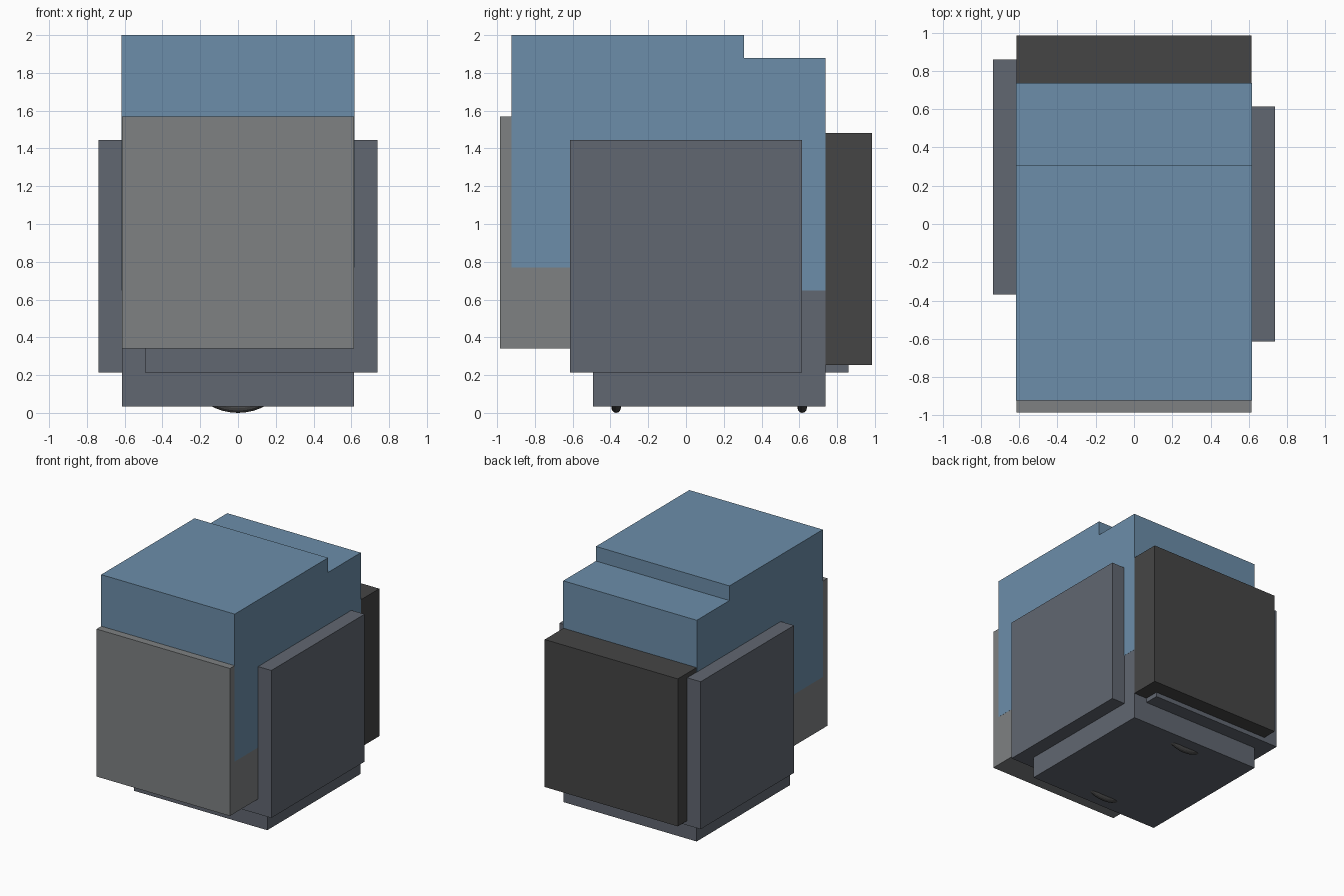
import bpy, math

if "Cube" in bpy.data.objects:
    bpy.data.objects.remove(bpy.data.objects["Cube"])

def material(name, rgb):
    m = bpy.data.materials.new(name)
    m.diffuse_color = (*rgb, 1)
    m.use_nodes = True
    m.node_tree.nodes["Principled BSDF"].inputs["Base Color"].default_value = m.diffuse_color
    return m

blue = material("blue", (0.15, 0.27, 0.40))
slate = material("slate", (0.12, 0.135, 0.165))
grey = material("grey", (0.21, 0.22, 0.225))
dark = material("dark", (0.06, 0.06, 0.06))

SIZE = 1.23  # every block is the same cube

def block(name, x, y, z, mat, width=SIZE):
    bpy.ops.mesh.primitive_cube_add(size=1, location=(x, y, z))
    ob = bpy.context.object
    ob.name = name
    ob.scale = (width, SIZE, SIZE)
    ob.data.materials.append(mat)

# Body blocks; tiny width differences keep coincident side faces apart
block("base", 0, 0.123, 0.648, slate)
block("top_front", 0, -0.308, 1.385, blue, SIZE + 0.002)
block("top_back", 0, 0.123, 1.263, blue, SIZE + 0.002)
block("front_panel", 0, -0.37, 0.955, grey)
block("back_panel", 0, 0.37, 0.868, dark, SIZE - 0.002)

# Side panels, staggered front to back
block("right_panel", 0.123, 0, 0.83, slate)
block("left_panel", -0.123, 0.246, 0.83, slate)

# Rings that peek out below the base
for name, y in (("front_ring", -0.37), ("back_ring", 0.615)):
    bpy.ops.mesh.primitive_torus_add(
        major_radius=0.277, minor_radius=0.0246, major_segments=48,
        minor_segments=12, location=(0, y, 0.3016),
        rotation=(math.pi / 2, 0, 0))
    ring = bpy.context.object
    ring.name = name
    ring.data.materials.append(dark)
